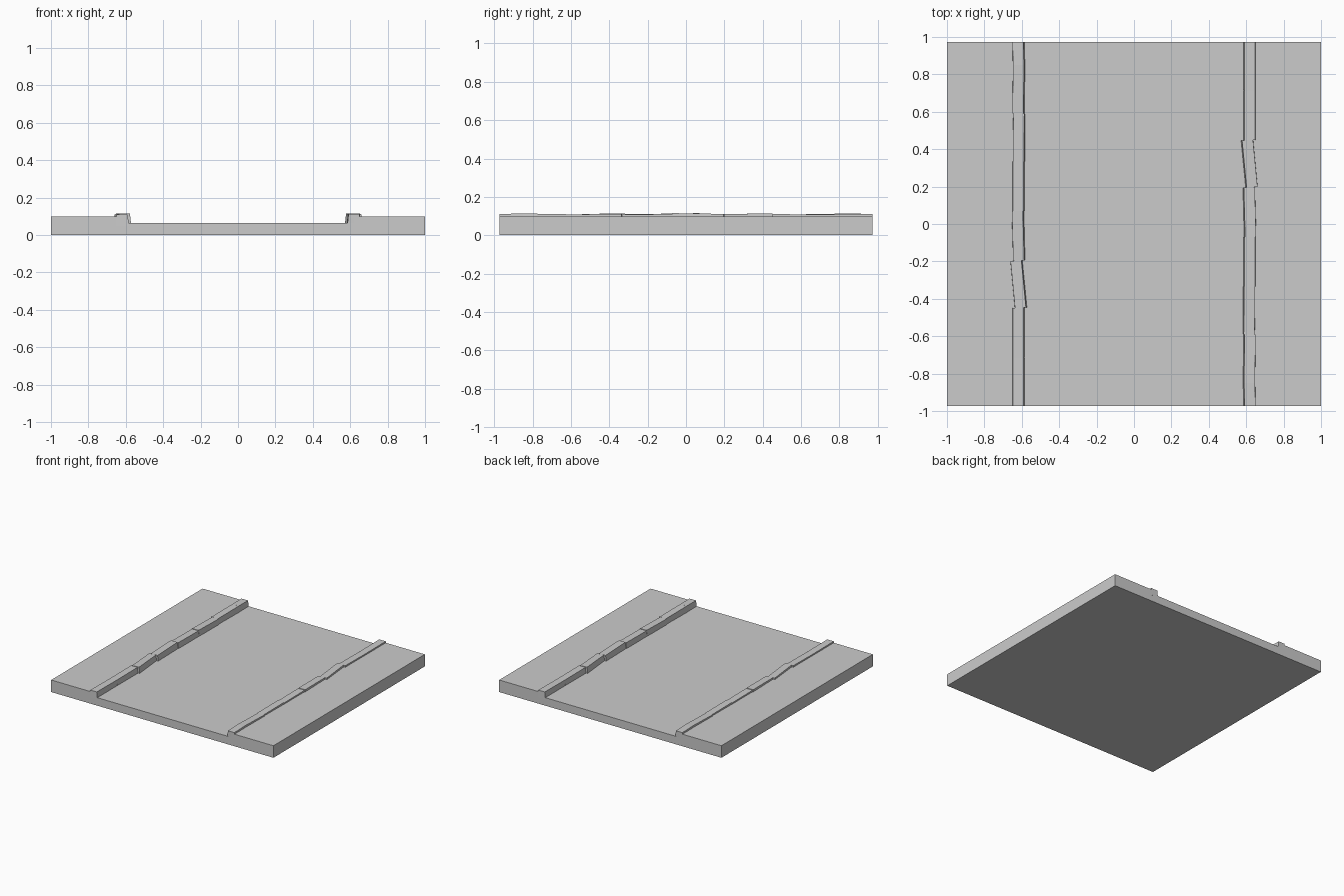
import bpy, math
from mathutils import Matrix

if "Cube" in bpy.data.objects:
    bpy.data.objects.remove(bpy.data.objects["Cube"])

L = 0.973  # half length of the tile


def prism(name, profile, y0, y1):
    """Extrude an x/z profile (counter-clockwise from the front) along y."""
    n = len(profile)
    verts = [(x, y, z) for y in (y0, y1) for x, z in profile]
    faces = [tuple(range(n)), tuple(range(2 * n - 1, n - 1, -1))]
    faces += [(i, i + n, (i + 1) % n + n, (i + 1) % n) for i in range(n)]
    mesh = bpy.data.meshes.new(name)
    mesh.from_pydata(verts, [], faces)
    mesh.update()
    obj = bpy.data.objects.new(name, mesh)
    bpy.context.collection.objects.link(obj)
    return obj


# Road bed with raised pavements on both sides
prism("road_slab", [(-1, 0), (1, 0), (1, 0.098), (0.62, 0.098), (0.62, 0.065),
                    (-0.62, 0.065), (-0.62, 0.098), (-1, 0.098)], -L, L)

# Kerb stones: y start, y end, yaw, pitch (degrees), side shift, top height
stones = [
    (0.850, L, 1.0, -1.2, 0.000, 0.112),
    (0.590, 0.850, -0.8, 1.0, 0.000, 0.111),
    (0.335, 0.590, -0.6, -0.9, 0.002, 0.110),
    (0.070, 0.335, 0.0, -0.6, 0.000, 0.109),
    (-0.195, 0.070, 1.5, 0.9, -0.001, 0.113),
    (-0.450, -0.195, 5.5, -0.9, 0.000, 0.112),
    (-0.715, -0.450, 0.0, 0.5, 0.000, 0.109),
    (-L, -0.715, 0.0, -0.4, 0.000, 0.109),
]

for side, turn in (("left", 0), ("right", math.pi)):
    for i, (y0, y1, yaw, pitch, dx, top) in enumerate(stones):
        half = (y1 - y0) / 2
        profile = [(-0.033, 0.05 - top), (0.036, 0.05 - top), (0.029, 0), (-0.029, 0)]
        stone = prism(f"{side}_kerb_stone_{i + 1}", profile, -half, half)
        place = (Matrix.Rotation(turn, 4, 'Z')
                 @ Matrix.Translation((-0.619 + dx, (y0 + y1) / 2, top))
                 @ Matrix.Rotation(math.radians(yaw), 4, 'Z')
                 @ Matrix.Rotation(math.radians(pitch), 4, 'X'))
        stone.data.transform(place)
